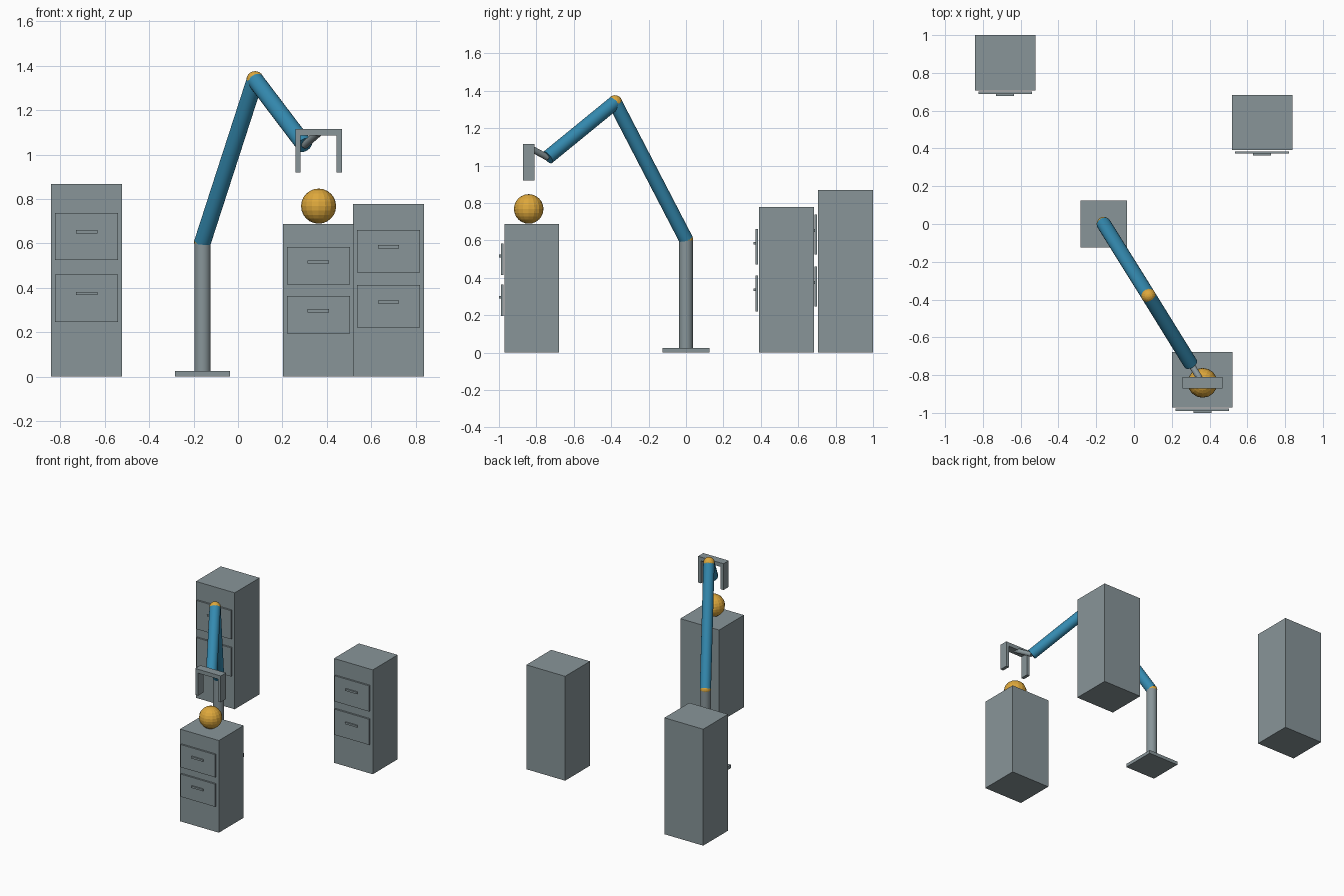
import bpy, math
from mathutils import Vector

if "Cube" in bpy.data.objects:
    bpy.data.objects.remove(bpy.data.objects["Cube"])


def material(name, rgb):
    m = bpy.data.materials.new(name)
    lin = [(c / 255 / 12.92 if c < 11 else ((c / 255 + 0.055) / 1.055) ** 2.4) for c in rgb]
    m.diffuse_color = (*lin, 1)
    m.use_nodes = True
    m.node_tree.nodes["Principled BSDF"].inputs["Base Color"].default_value = m.diffuse_color
    return m


GREY = material("steel grey", (136, 149, 153))
BLUE = material("arm blue", (52, 138, 176))
GOLD = material("gold", (222, 168, 60))


def finish(name, mat):
    ob = bpy.context.object
    ob.name = name
    ob.data.materials.append(mat)
    return ob


def box(name, x, y, z, mat=GREY):
    """Box from (min, max) ranges on each axis."""
    bpy.ops.mesh.primitive_cube_add(size=1, location=[(a + b) / 2 for a, b in (x, y, z)])
    ob = finish(name, mat)
    ob.scale = [b - a for a, b in (x, y, z)]
    bpy.ops.object.transform_apply(location=False, rotation=False, scale=True)
    return ob


def rod(name, a, b, r, mat):
    """Cylinder between two points."""
    a, b = Vector(a), Vector(b)
    d = b - a
    bpy.ops.mesh.primitive_cylinder_add(vertices=24, radius=r, depth=d.length,
                                        location=(a + b) / 2,
                                        rotation=d.to_track_quat('Z', 'Y').to_euler())
    finish(name, mat)
    bpy.ops.object.shade_smooth_by_angle(angle=math.radians(30))


def ball(name, loc, r):
    bpy.ops.mesh.primitive_uv_sphere_add(segments=16, ring_count=12, radius=r, location=loc)
    finish(name, GOLD)


def cabinet(name, cx, front, h):
    """Cabinet body with two raised drawer fronts and pull handles."""
    box(name + "_body", (cx - 0.16, cx + 0.16), (front, front + 0.293), (0, h))
    for level, pz, hz in (("lower", 0.407, 0.432), ("upper", 0.727, 0.752)):
        box(f"{name}_{level}_drawer", (cx - 0.142, cx + 0.142),
            (front - 0.019, front - 0.006), ((pz - 0.123) * h, (pz + 0.123) * h))
        box(f"{name}_{level}_handle", (cx - 0.048, cx + 0.048),
            (front - 0.029, front - 0.019), (hz * h - 0.007, hz * h + 0.007))


# Cabinets
cabinet("tall_cabinet", -0.682, 0.707, 0.868)
cabinet("middle_cabinet", 0.678, 0.391, 0.778)
cabinet("short_cabinet", 0.362, -0.971, 0.687)

# Arm base and post
box("base_plate", (-0.284, -0.036), (-0.125, 0.125), (0, 0.025))
shoulder = (-0.16, 0, 0.605)
elbow = (0.077, -0.38, 1.337)
wrist = (0.30, -0.74, 1.043)
rod("post", (-0.16, 0, 0.02), shoulder, 0.037, GREY)

# Arm segments and joints
rod("upper_arm", shoulder, elbow, 0.038, BLUE)
rod("forearm", elbow, wrist, 0.038, BLUE)
ball("shoulder_joint", shoulder, 0.038)
ball("elbow_joint", elbow, 0.039)
rod("wrist_link", wrist, (0.363, -0.841, 1.098), 0.017, GREY)

# Gripper
gy = (-0.872, -0.81)
box("gripper_bar", (0.258, 0.468), gy, (1.087, 1.116))
for side, x in (("left", 0.258), ("right", 0.444)):
    box(f"gripper_{side}_finger", (x, x + 0.024), gy, (0.92, 1.088))

# Ball resting on the short cabinet
ball("target_ball", (0.363, -0.841, 0.768), 0.079)
